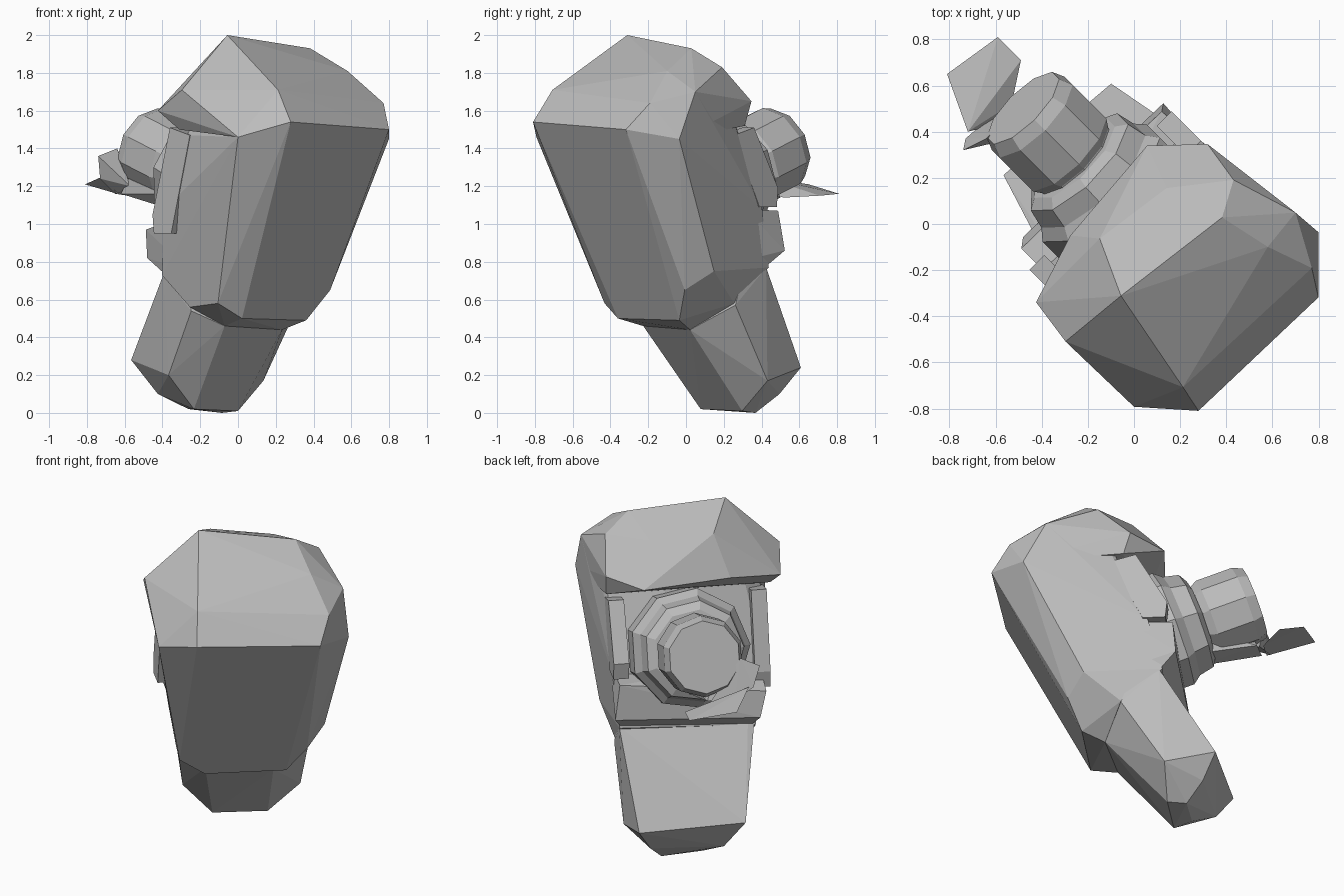
import bpy, bmesh, math
from mathutils import Vector

grey = bpy.data.materials.new("plain grey")
grey.diffuse_color = (0.5, 0.5, 0.5, 1)
R = math.sqrt(0.5)


def world(u, v, z):
    """u points out of the working face, v runs across it."""
    return Vector(((v - u) * R, (u + v) * R, z))


def finish(name, bm):
    bmesh.ops.recalc_face_normals(bm, faces=bm.faces)
    me = bpy.data.meshes.new(name)
    bm.to_mesh(me)
    bm.free()
    me.materials.append(grey)
    ob = bpy.data.objects.new(name, me)
    bpy.context.collection.objects.link(ob)
    return ob


def hull(name, pts, local=True):
    """Faceted solid wrapped around a few corner points."""
    bm = bmesh.new()
    for p in pts:
        bm.verts.new(world(*p) if local else Vector(p))
    res = bmesh.ops.convex_hull(bm, input=bm.verts)
    loose = {e for e in res["geom_interior"] + res["geom_unused"]
             if isinstance(e, bmesh.types.BMVert)}
    bmesh.ops.delete(bm, geom=list(loose), context='VERTS')
    bmesh.ops.dissolve_limit(bm, angle_limit=math.radians(2),
                             verts=bm.verts, edges=bm.edges)
    return finish(name, bm)


def turned(name, profile, sides, tilt, z0):
    """Lathe of (distance, radius) steps along the tilted outward axis."""
    bm = bmesh.new()
    a = world(math.cos(tilt), 0, math.sin(tilt))
    side = world(0, 1, 0)
    up = a.cross(side)
    base = world(0.0, 0.015, z0)
    rings = []
    for d, r in profile:
        rings.append([bm.verts.new(base + a * d + r * (
            side * math.cos(2 * math.pi * (i + .5) / sides) +
            up * math.sin(2 * math.pi * (i + .5) / sides))) for i in range(sides)])
    for p, q in zip(rings, rings[1:]):
        for i in range(sides):
            j = (i + 1) % sides
            bm.faces.new((p[i], p[j], q[j], q[i]))
    bm.faces.new(rings[0])
    bm.faces.new(rings[-1])
    return finish(name, bm)


# main housing
hull("housing", [
    (-.77, -.375, 1.54), (-.79, .34, 1.50), (-.27, -.24, .50), (-.28, .23, .49),
    (-.18, -.26, 2.0), (-.25, .29, 1.93), (-.65, -.35, 1.71), (-.68, .41, 1.64),
    (-.56, -.56, 1.46), (-.59, .54, 1.45), (-.46, .53, 1.70), (-.20, .44, 1.82),
    (-.48, .34, 1.81), (-.35, .34, .65), (-.25, .46, .75), (-.23, -.38, .58),
    (-.11, -.21, .46), (-.15, .18, .44), (-.04, .40, .58), (0, -.36, .56),
    (-.07, .46, 1.47), (-.07, -.45, 1.47), (.12, .45, 1.08), (.12, -.43, 1.08),
    (.2, .42, .77), (.2, -.37, .73)])

# overhanging brow above the working face
hull("brow", [
    (-.18, -.26, 2.0), (-.25, .29, 1.93), (.06, -.15, 1.89), (.01, .21, 1.85),
    (.2, .28, 1.63), (.16, -.23, 1.65), (.02, .47, 1.65), (.06, -.54, 1.60),
    (-.15, -.57, 1.71), (-.17, .44, 1.83), (-.02, .46, 1.52), (-.06, -.50, 1.50),
    (-.46, .53, 1.70), (-.59, .54, 1.45), (-.56, -.56, 1.46), (-.65, -.35, 1.71)])

# handle leaning out towards the working face
hull("handle", [
    (.22, -.11, .02), (.21, .21, .01), (.24, -.28, .20), (.21, .40, .17),
    (.55, -.25, .28), (.50, .36, .24), (.33, -.04, .02), (.32, .20, 0),
    (.46, -.14, .10), (.42, .28, .10), (-.11, -.21, .46), (-.15, .18, .44),
    (0, -.35, .54), (-.04, .41, .57), (.2, -.36, .73), (.18, .42, .77),
    (.08, -.35, .9), (.08, .4, .9)])

# raised bars either side of the working face
for name, s, low, lean in (("right_bar", 1, 1.09, .17), ("left_bar", -1, .95, .12)):
    hull(name, [(u, s * v, z) for v in (.37, .46) for u, z in (
        (-.1, 1.47), (.05, 1.51), (.06 + lean, low + .1), (.05 + lean, low),
        (-.08 + lean, low))])

# ledge under the working face
hull("ledge", [
    (0, -.42, 1.04), (0, .44, 1.08), (.27, -.42, .97), (.26, .43, 1.07),
    (.30, -.38, .82), (.28, .46, .86), (.19, -.35, .73), (.18, .41, .77),
    (0, -.36, .75), (0, .4, .8)])

# stepped collar and knob
tilt = math.radians(20)
turned("collar", [(-.1, .35), (.24, .35), (.29, .31), (.38, .29), (.41, .24)], 9, tilt, 1.17)
turned("knob", [(.3, .20), (.42, .21), (.46, .235), (.68, .235), (.74, .21)], 10, tilt, 1.16)

# bent lever plate beside the knob
hull("lever_blade", [
    (-.81, .65, 1.21), (-.59, .81, 1.16), (-.49, .71, 1.15), (-.53, .52, 1.14),
    (-.72, .40, 1.25), (-.64, .42, 1.16)], False)
hull("lever_arm", [
    (-.74, .32, 1.36), (-.64, .37, 1.40), (-.73, .37, 1.24), (-.65, .44, 1.16),
    (-.52, .50, 1.14), (-.57, .36, 1.20)], False)
hull("lever_root", [
    (-.50, .50, 1.14), (-.62, .40, 1.16), (-.58, .36, 1.24), (-.50, .45, 1.24),
    (-.30, .20, 1.06), (-.22, .33, 1.06), (-.40, .17, 1.16), (-.26, .38, 1.18)], False)
